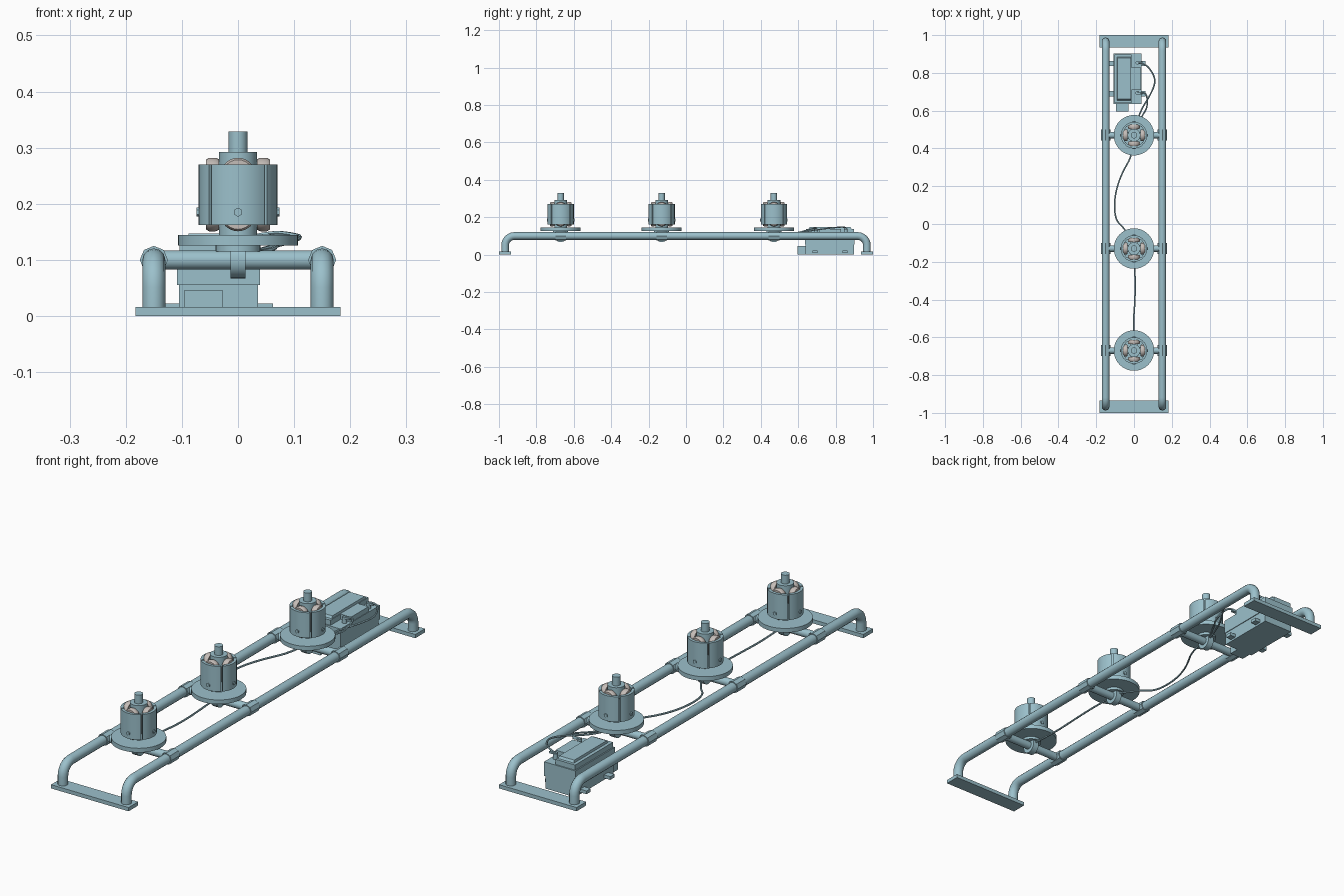
import bpy, bmesh, math
from mathutils import Vector, Matrix

if "Cube" in bpy.data.objects:
    bpy.data.objects.remove(bpy.data.objects["Cube"])


def mat(name, c):
    m = bpy.data.materials.new(name)
    m.diffuse_color = (*c, 1)
    m.use_nodes = True
    m.node_tree.nodes["Principled BSDF"].inputs["Base Color"].default_value = m.diffuse_color
    return m


BLUE = mat("pale_blue_grey", (0.33, 0.53, 0.60))
COIL = mat("warm_light_grey", (0.56, 0.51, 0.48))


def finish(name, bm, m=BLUE, smooth=False, matrix=None):
    if matrix is not None:
        bm.transform(matrix)
    bmesh.ops.recalc_face_normals(bm, faces=bm.faces)
    me = bpy.data.meshes.new(name)
    bm.to_mesh(me)
    bm.free()
    me.materials.append(m)
    o = bpy.data.objects.new(name, me)
    bpy.context.collection.objects.link(o)
    if smooth:
        shade(o)
    return o


def shade(o):
    bpy.ops.object.select_all(action='DESELECT')
    o.select_set(True)
    bpy.context.view_layer.objects.active = o
    bpy.ops.object.shade_smooth_by_angle(angle=math.radians(35))


def prism(name, pts, z0, z1, matrix=None, m=BLUE, smooth=False, top=1.0):
    """Extrude a flat outline from z0 to z1, optionally tapering the top."""
    bm = bmesh.new()
    c = sum((Vector((x, y, 0)) for x, y in pts), Vector()) / len(pts)
    a = [bm.verts.new((x, y, z0)) for x, y in pts]
    b = [bm.verts.new((c.x + (x - c.x) * top, c.y + (y - c.y) * top, z1)) for x, y in pts]
    n = len(pts)
    bm.faces.new(a)
    bm.faces.new(b)
    for i in range(n):
        j = (i + 1) % n
        bm.faces.new((a[i], a[j], b[j], b[i]))
    return finish(name, bm, m, smooth, matrix)


def box(name, x0, x1, y0, y1, z0, z1, matrix=None, top=1.0):
    return prism(name, [(x0, y0), (x1, y0), (x1, y1), (x0, y1)], z0, z1, matrix, top=top)


def circle(r, n):
    return [(r * math.cos(2 * math.pi * i / n), r * math.sin(2 * math.pi * i / n)) for i in range(n)]


def cyl(name, r, z0, z1, n=32, matrix=None):
    return prism(name, circle(r, n), z0, z1, matrix, smooth=n > 8)


def tube(name, pts, r, kind='POLY', res=3):
    cu = bpy.data.curves.new(name, 'CURVE')
    cu.dimensions = '3D'
    cu.bevel_depth, cu.bevel_resolution, cu.use_fill_caps = r, res, True
    s = cu.splines.new(kind)
    s.points.add(len(pts) - 1)
    for p, q in zip(s.points, pts):
        p.co = (*q, 1)
    if kind == 'NURBS':
        s.order_u, s.use_endpoint_u, s.resolution_u = 3, True, 6
    cu.materials.append(BLUE)
    o = bpy.data.objects.new(name, cu)
    bpy.context.collection.objects.link(o)
    bpy.ops.object.select_all(action='DESELECT')
    o.select_set(True)
    bpy.context.view_layer.objects.active = o
    bpy.ops.object.convert(target='MESH')
    shade(bpy.context.view_layer.objects.active)


T = Matrix.Translation
ALONG_X = Matrix.Rotation(math.pi / 2, 4, 'Y')
ALONG_Y = Matrix.Rotation(-math.pi / 2, 4, 'X')
STATIONS = (-0.67, -0.13, 0.47)

# Foot plates and bent side rails
box("front_foot_plate", -.183, .183, -1, -.935, 0, .016)
box("back_foot_plate", -.183, .183, .935, 1, 0, .016)
for side, x in (("left", -.15), ("right", .15)):
    half = [(x, -.967, .01)]
    for i in range(7):
        a = math.pi / 2 * i / 6
        half.append((x, -.917 - .05 * math.cos(a), .05 + .05 * math.sin(a)))
    tube(side + "_rail", half + [(x, -y, z) for x, y, z in reversed(half)], .0205, res=4)


def winding(matrix):
    """Oval coil around one pole, ring axis pointing outward."""
    bm = bmesh.new()
    n, rings = 24, []
    for i in range(n):
        a = 2 * math.pi * i / n
        sy, sz = math.cos(a), math.sin(a)
        off = .034 if sz > 0 else -.034
        sect = []
        for r, x in ((.019, .034), (.029, .034), (.0315, .040), (.0315, .052), (.028, .057), (.019, .057)):
            sect.append(bm.verts.new((x, sy * r, .2165 + off + sz * r)))
        rings.append(sect)
    for i in range(n):
        p, q = rings[i], rings[(i + 1) % n]
        for k in range(6):
            j = (k + 1) % 6
            bm.faces.new((p[k], p[j], q[j], q[k]))
    finish("pole_winding", bm, COIL, True, matrix)


# Motor stations on cross bars
for y in STATIONS:
    at = T((0, y, 0))
    bar = T((0, y, .1)) @ ALONG_X
    cyl("cross_bar", .017, -.15, .15, 16, bar)
    cyl("bar_clamp", .033, -.0135, .0135, 24, bar)
    for x in (-.15, .15):
        cyl("rail_clamp", .025, -.029, .029, 8, T((x, y, .1)) @ ALONG_Y)
    cyl("mount_neck", .04, .115, .127, 32, at)
    cyl("mount_disc", .107, .126, .144, 40, at)
    cyl("motor_hub", .034, .144, .292, 32, at)
    cyl("motor_shaft", .017, .29, .329, 24, at)
    for k in range(4):
        spin = at @ Matrix.Rotation(k * math.pi / 2, 4, 'Z')
        # curved pole shoe
        ang = [math.radians(-42.5 + 85 * i / 12) for i in range(13)]
        arc = [(.07 * math.cos(a), .07 * math.sin(a)) for a in ang]
        arc += [(.058 * math.cos(a), .058 * math.sin(a)) for a in reversed(ang)]
        prism("pole_shoe", arc, .162, .27, spin, smooth=True)
        box("pole_core", .03, .06, -.018, .018, .168, .265, spin)
        winding(spin)
        cyl("pole_bolt", .008, .066, .074, 6, spin @ T((0, 0, .185)) @ ALONG_X)

# Battery pack
box("battery_base", -.105, .036, .64, .898, 0, .057)
box("battery_case", -.109, .039, .636, .902, .055, .115)
lid = [(-.104, .641), (-.012, .641), (-.012, .71), (.037, .71),
       (.037, .828), (-.012, .828), (-.012, .897), (-.104, .897)]
prism("battery_lid", lid, .115, .137)
box("battery_top_panel", -.09, -.015, .655, .885, .137, .147, top=.95)
box("battery_socket", -.095, -.028, .595, .645, 0, .046)
for y in (.69, .85):
    box("left_clip", -.135, -.1, y - .014, y + .014, .008, .022)
    box("right_clip", .03, .062, y - .014, y + .014, .008, .022)
    cyl("terminal_post", .01, .11, .14, 12, T((.018, y + .004, 0)))
    box("terminal_lug", .012, .045, y - .004, y + .01, .134, .142)

# Cables
W = .004
tube("rear_cable", [(.02, .855, .14), (.06, .85, .15), (.10, .80, .145), (.115, .75, .14),
                    (.085, .68, .13), (.04, .61, .118), (.015, .54, .11), (0, .49, .108)], W, 'NURBS', 1)
tube("short_cable", [(.02, .695, .14), (.06, .70, .145), (.072, .66, .135), (.068, .61, .12),
                     (.04, .57, .115), (.01, .50, .108)], W, 'NURBS', 1)
tube("middle_cable", [(0, .45, .108), (-.005, .37, .105), (-.07, .26, .10), (-.105, .14, .10),
                      (-.10, .02, .10), (-.05, -.02, .105), (0, -.11, .108)], W, 'NURBS', 1)
tube("front_cable", [(0, -.15, .108), (.006, -.26, .105), (.006, -.40, .10),
                     (-.004, -.52, .104), (0, -.65, .108)], W, 'NURBS', 1)
